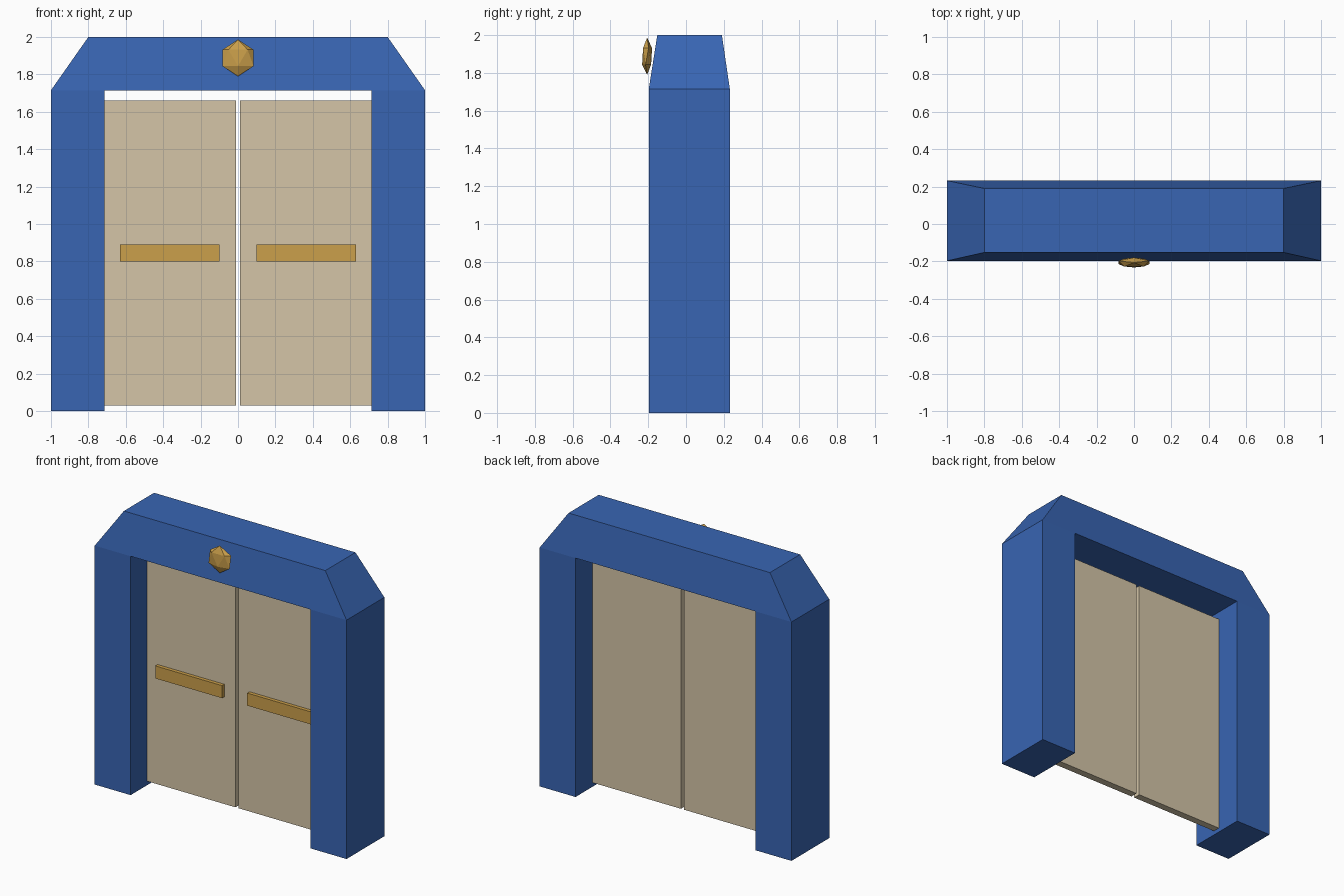
import bpy, bmesh, math
from mathutils import Matrix

if "Cube" in bpy.data.objects:
    bpy.data.objects.remove(bpy.data.objects["Cube"])


def material(name, rgb):
    m = bpy.data.materials.new(name)
    m.diffuse_color = (*rgb, 1)
    m.use_nodes = True
    m.node_tree.nodes["Principled BSDF"].inputs["Base Color"].default_value = m.diffuse_color
    return m


BLUE = material("blue_paint", (0.04, 0.13, 0.45))
TAN = material("pale_wood", (0.66, 0.56, 0.39))
GOLD = material("gold", (0.60, 0.35, 0.07))


def finish(name, bm, mat):
    bmesh.ops.recalc_face_normals(bm, faces=bm.faces)
    me = bpy.data.meshes.new(name)
    bm.to_mesh(me)
    bm.free()
    me.materials.append(mat)
    ob = bpy.data.objects.new(name, me)
    bpy.context.collection.objects.link(ob)
    return ob


def box(name, x, y, z, mat, top_x=None, top_y=None):
    """Box from (min, max) ranges; the top may be given its own x and y ranges."""
    bm = bmesh.new()
    bmesh.ops.create_cube(bm, size=2)
    for v in bm.verts:
        up = v.co.z > 0
        rx = top_x if up and top_x else x
        ry = top_y if up and top_y else y
        v.co = (rx[v.co.x > 0], ry[v.co.y > 0], z[up])
    return finish(name, bm, mat)


def mirrored_box(name, x, y, z, mat):
    box("right_" + name, x, y, z, mat)
    box("left_" + name, (-x[1], -x[0]), y, z, mat)


DEPTH = (-0.197, 0.232)

# Door frame: two posts and a lintel that tapers towards the top
mirrored_box("post", (0.715, 1.0), DEPTH, (0, 1.715), BLUE)
box("lintel", (-1, 1), DEPTH, (1.715, 2.0), BLUE,
    top_x=(-0.8, 0.8), top_y=(-0.152, 0.19))

# Double doors with push bars on the front
mirrored_box("door", (0.012, 0.715), (-0.012, 0.04), (0.03, 1.66), TAN)
mirrored_box("push_bar", (0.10, 0.63), (-0.038, -0.012), (0.80, 0.89), GOLD)

# Faceted ornament: flattened icosahedron with its poles up and down
bm = bmesh.new()
bmesh.ops.create_icosphere(bm, subdivisions=1, radius=0.098)
bmesh.ops.transform(bm, verts=bm.verts, matrix=Matrix.Translation((0, -0.206, 1.888))
                    @ Matrix.Diagonal((1, 0.30, 1, 1))
                    @ Matrix.Rotation(math.pi / 2, 4, 'Z'))
finish("ornament", bm, GOLD)
